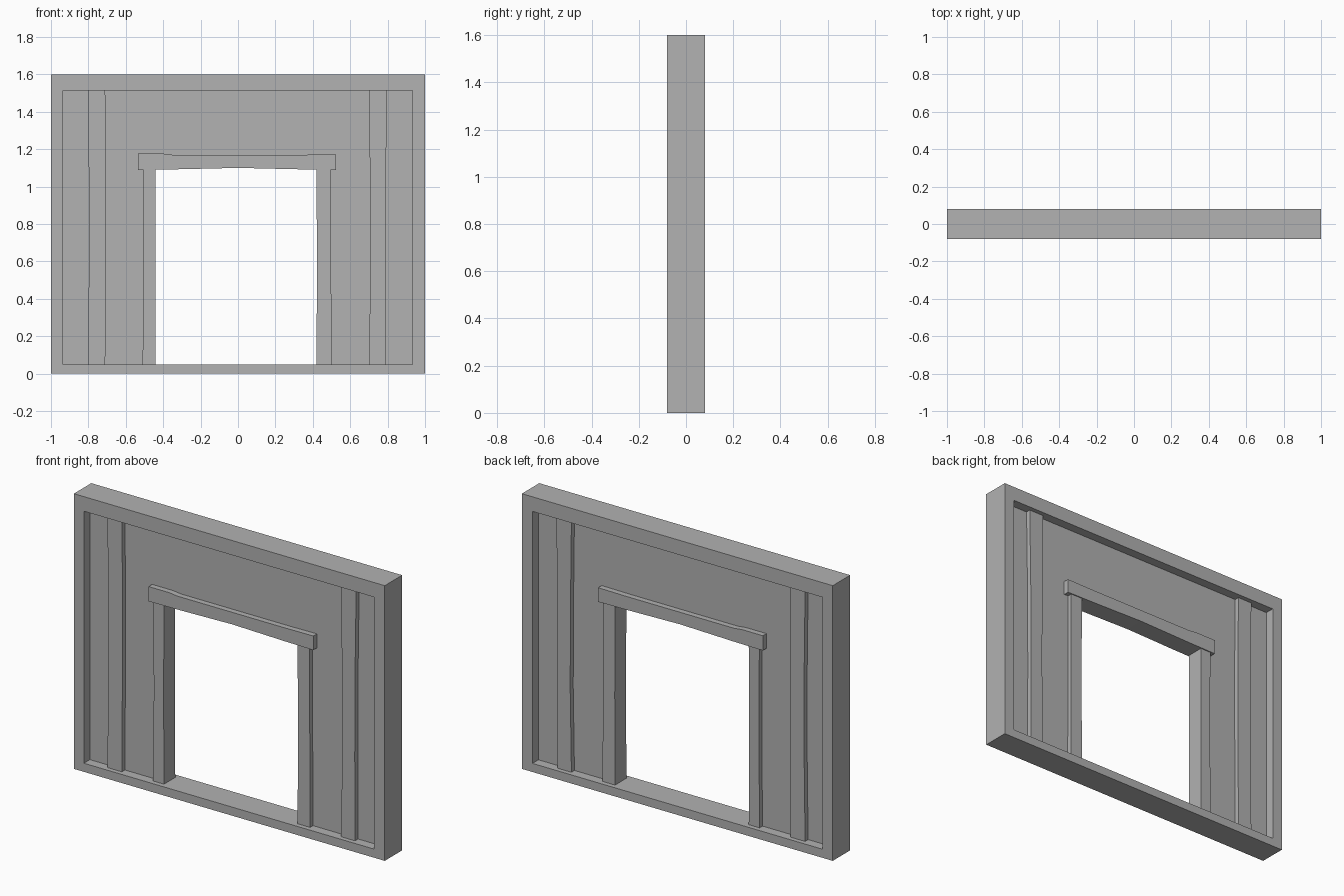
import bpy
import bmesh

cube = bpy.data.objects.get("Cube")
if cube:
    bpy.data.objects.remove(cube, do_unlink=True)

GREY = (0.445, 0.445, 0.445, 1)
grey = bpy.data.materials.new("plain grey")
grey.use_nodes = True
grey.diffuse_color = GREY
grey.node_tree.nodes["Principled BSDF"].inputs["Base Color"].default_value = GREY

BOTTOM, TOP = 0.05, 1.515      # inside of the frame
LEFT, RIGHT = -0.935, 0.932


def slab(name, outline, half_depth):
    """Extrude an (x, z) outline evenly to both sides of y = 0."""
    bm = bmesh.new()
    face = bm.faces.new([bm.verts.new((x, -half_depth, z)) for x, z in outline])
    new = bmesh.ops.extrude_face_region(bm, geom=[face])["geom"]
    verts = [v for v in new if isinstance(v, bmesh.types.BMVert)]
    bmesh.ops.translate(bm, verts=verts, vec=(0, 2 * half_depth, 0))
    bmesh.ops.recalc_face_normals(bm, faces=bm.faces)
    mesh = bpy.data.meshes.new(name)
    bm.to_mesh(mesh)
    bm.free()
    mesh.materials.append(grey)
    obj = bpy.data.objects.new(name, mesh)
    bpy.context.collection.objects.link(obj)
    return obj


def box(x0, x1, z0, z1):
    return [(x0, z0), (x1, z0), (x1, z1), (x0, z1)]


def warped_post(left_edge, right_edge, z0, z1):
    """Upright board whose edges wander slightly, given from bottom to top."""
    def edge(xs):
        step = (z1 - z0) / (len(xs) - 1)
        return [(x, z0 + i * step) for i, x in enumerate(xs)]
    return edge(right_edge) + edge(left_edge)[::-1]


# Outer frame
slab("bottom_rail", box(-1, 1, 0, BOTTOM), 0.08)
slab("top_rail", box(-1, 1, TOP, 1.6), 0.08)
slab("right_stile", box(-1, LEFT, BOTTOM, TOP), 0.08)
slab("left_stile", box(RIGHT, 1, BOTTOM, TOP), 0.08)

# Recessed wall around the doorway
slab("wall_panel", [(LEFT, BOTTOM), (-0.46, BOTTOM), (-0.46, 1.13), (0.44, 1.13),
                    (0.44, BOTTOM), (RIGHT, BOTTOM), (RIGHT, TOP), (LEFT, TOP)], 0.025)

# Upright boards, showing on both faces
slab("right_board", warped_post((-0.803, -0.797, -0.797, -0.803),
                                (-0.71, -0.707, -0.705, -0.71), BOTTOM, TOP), 0.053)
slab("left_board", warped_post((0.70, 0.708, 0.706, 0.70),
                               (0.79, 0.788, 0.79, 0.797), BOTTOM, TOP), 0.053)

# Door posts
slab("right_door_post", warped_post((-0.51, -0.505, -0.508), (-0.44, -0.442, -0.44),
                                    BOTTOM, 1.095), 0.052)
slab("left_door_post", warped_post((0.42, 0.422, 0.42), (0.50, 0.498, 0.497),
                                   BOTTOM, 1.095), 0.052)

# Slightly bowed lintel
slab("lintel", [(-0.535, 1.09), (-0.35, 1.092), (0, 1.1), (0.35, 1.092), (0.525, 1.09),
                (0.525, 1.172), (0.35, 1.17), (-0.35, 1.17), (-0.4, 1.176), (-0.535, 1.176)], 0.058)
